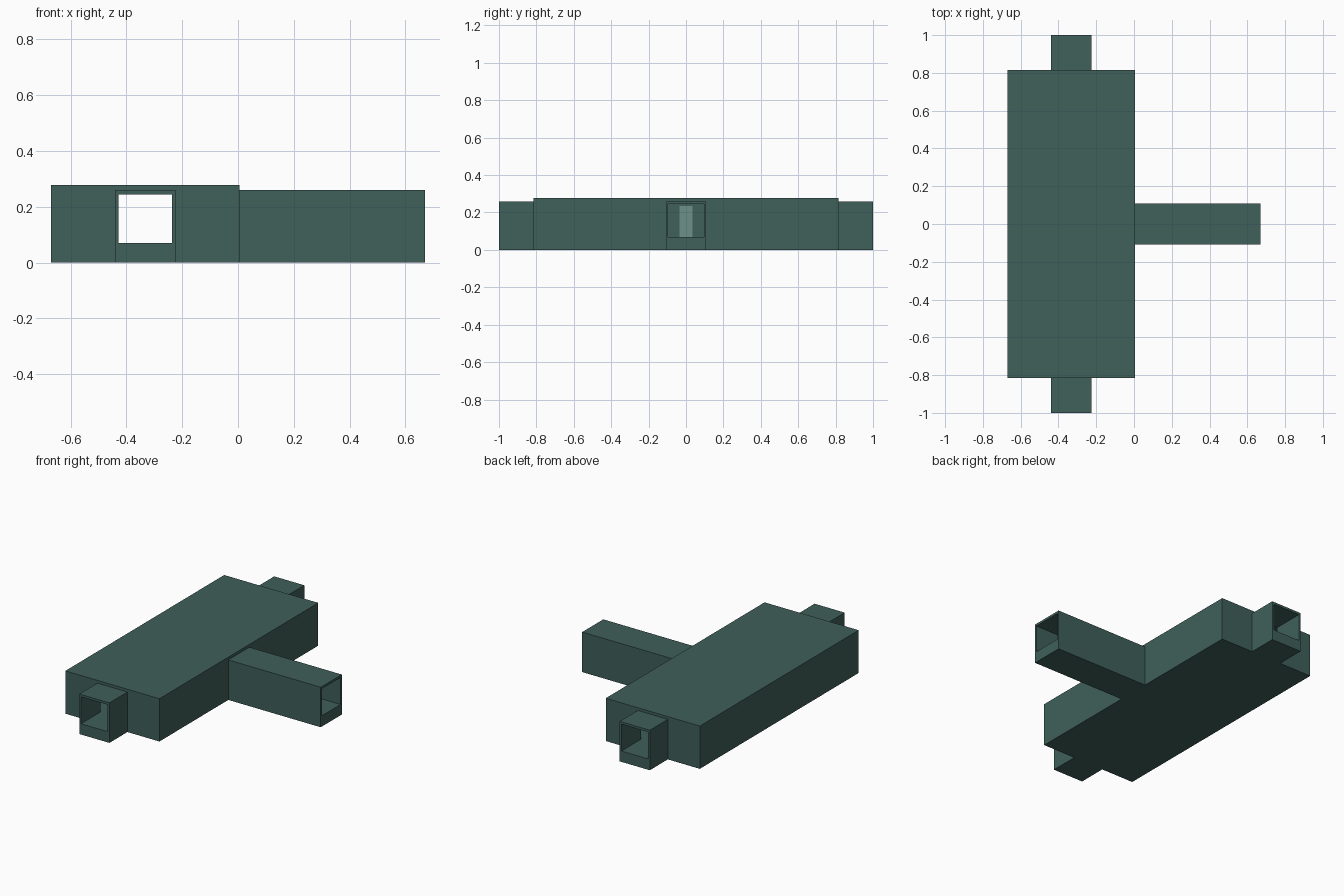
import bpy

if "Cube" in bpy.data.objects:
    bpy.data.objects.remove(bpy.data.objects["Cube"])

T = 0.015                       # wall thickness
FLOOR, CEIL, TOP = 0.07, 0.26, 0.278
X0, X1, Y = -0.67, 0.006, 0.815  # room extents
CX, HW = -0.332, 0.108          # end passage centre and half width


def material(name, colour):
    mat = bpy.data.materials.new(name)
    mat.diffuse_color = colour
    mat.use_nodes = True
    mat.node_tree.nodes["Principled BSDF"].inputs["Base Color"].default_value = mat.diffuse_color
    return mat


teal = material("dark_teal", (0.05, 0.115, 0.1, 1))
pale = material("pale_teal", (0.15, 0.28, 0.25, 1))


def box(name, x, y, z, mat=teal):
    """Box from (min, max) pairs."""
    verts = [(a, b, c) for a in x for b in y for c in z]
    faces = [(0, 1, 3, 2), (4, 6, 7, 5), (0, 4, 5, 1),
             (2, 3, 7, 6), (0, 2, 6, 4), (1, 5, 7, 3)]
    mesh = bpy.data.meshes.new(name)
    mesh.from_pydata(verts, [], faces)
    mesh.materials.append(mat)
    obj = bpy.data.objects.new(name, mesh)
    bpy.context.collection.objects.link(obj)
    return obj


def passage(name, centre, start, end, along_x):
    """Open-ended square tube with a thick floor."""
    run = tuple(sorted((start, end)))
    parts = {
        "floor": (-HW, HW, 0, FLOOR),
        "ceiling": (-HW, HW, CEIL - T, CEIL),
        "wall_a": (-HW, -HW + T * 0.8, FLOOR, CEIL - T),
        "wall_b": (HW - T * 0.8, HW, FLOOR, CEIL - T),
    }
    for part, (a, b, z0, z1) in parts.items():
        side = (centre + a, centre + b)
        x, y = (run, side) if along_x else (side, run)
        box(f"{name}_{part}", x, y, (z0, z1))


# room shell
box("room_floor", (X0 + T, X1 - T), (-Y + T, Y - T), (0, FLOOR))
box("room_roof", (X0, X1), (-Y, Y), (CEIL, TOP))
box("west_wall", (X0, X0 + T), (-Y, Y), (0, CEIL))

# walls either side of each passage
for s, label in ((-1, "south"), (1, "north")):
    ends = tuple(sorted((s * Y, s * (Y - T))))
    box(f"{label}_wall_west", (X0 + T, CX - HW), ends, (0, CEIL))
    box(f"{label}_wall_east", (CX + HW, X1 - T), ends, (0, CEIL))
    box(f"east_wall_{label}", (X1 - T, X1),
        tuple(sorted((s * HW, s * Y))), (0, CEIL))
    passage(f"{label}_passage", CX, s * (Y - T), s * 1.0, False)

passage("east_passage", 0, X1 - T, 0.67, True)

# narrow pale panel on the inner west wall
box("wall_panel", (X0 + T, X0 + T + 0.008), (-0.036, 0.034), (FLOOR, 0.236), pale)
